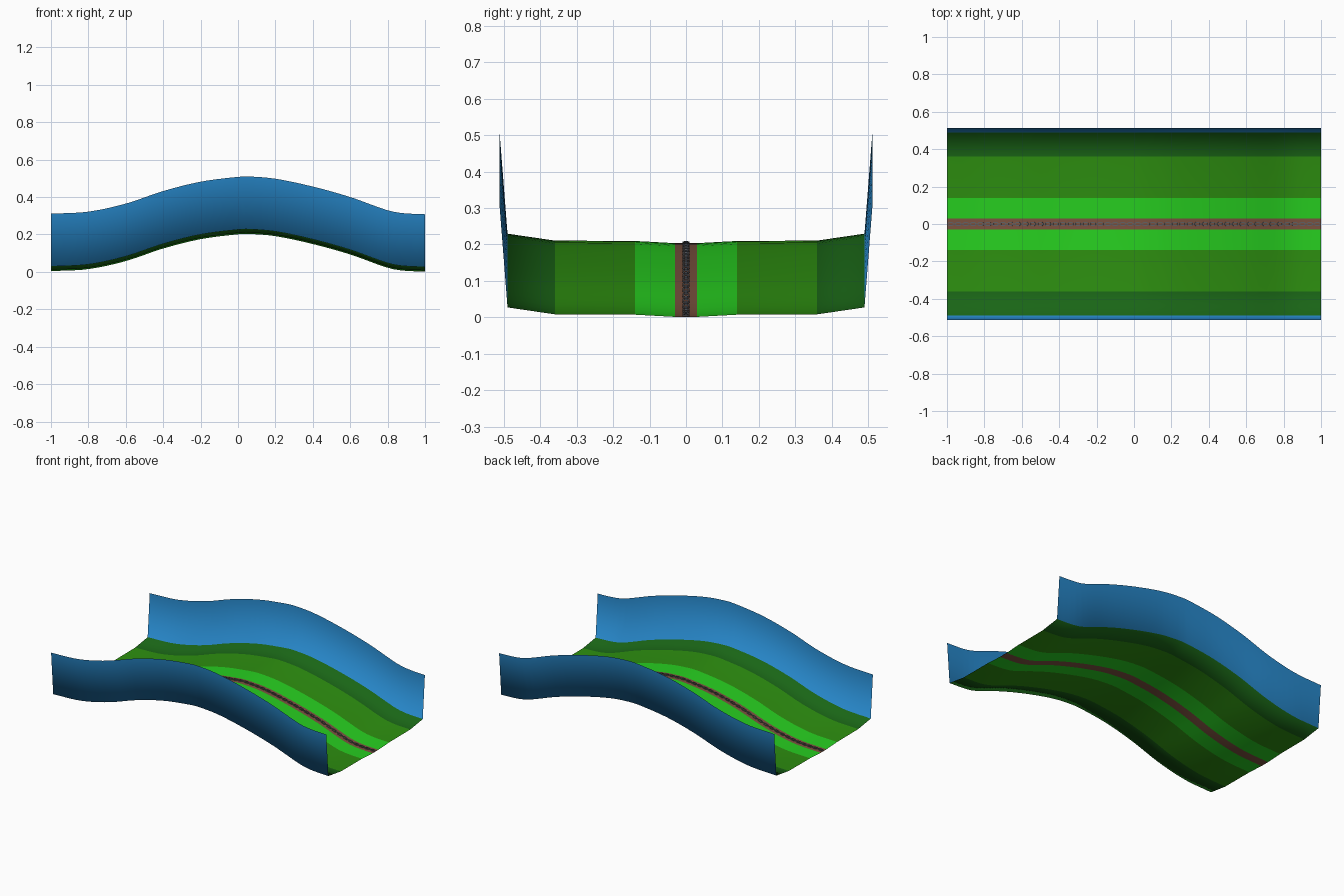
import bpy, bmesh, math
from mathutils import Matrix, Vector

if "Cube" in bpy.data.objects:
    bpy.data.objects.remove(bpy.data.objects["Cube"])

# Height of the hill along x
HILL = [(-1.0, 0.003), (-0.8, 0.014), (-0.6, 0.057), (-0.4, 0.124), (-0.2, 0.174),
        (0.0, 0.2), (0.06, 0.202), (0.2, 0.19), (0.4, 0.148), (0.6, 0.092),
        (0.8, 0.021), (0.88, 0.006), (1.0, 0.0)]


def slope(i):
    a, b = HILL[max(i - 1, 0)], HILL[min(i + 1, len(HILL) - 1)]
    return (b[1] - a[1]) / (b[0] - a[0])


def height(x):
    i = 0
    while i < len(HILL) - 2 and x > HILL[i + 1][0]:
        i += 1
    (x0, z0), (x1, z1) = HILL[i], HILL[i + 1]
    h = x1 - x0
    t = (x - x0) / h
    return ((2*t**3 - 3*t**2 + 1) * z0 + (t**3 - 2*t**2 + t) * h * slope(i)
            + (3*t**2 - 2*t**3) * z1 + (t**3 - t**2) * h * slope(i + 1))


def material(name, color):
    m = bpy.data.materials.new(name)
    m.diffuse_color = (*color, 1)
    m.use_nodes = True
    m.node_tree.nodes["Principled BSDF"].inputs["Base Color"].default_value = m.diffuse_color
    return m


def finish(name, bm, mats, smooth=True):
    me = bpy.data.meshes.new(name)
    bm.to_mesh(me)
    bm.free()
    for m in mats:
        me.materials.append(m)
    for p in me.polygons:
        p.use_smooth = smooth
    ob = bpy.data.objects.new(name, me)
    bpy.context.collection.objects.link(ob)
    return ob


brown = material("path_brown", (0.20, 0.085, 0.05))
bright = material("bright_green", (0.02, 0.62, 0.014))
middle = material("mid_green", (0.026, 0.27, 0.005))
dark = material("dark_green", (0.01, 0.13, 0.008))
blue = material("wall_blue", (0.02, 0.24, 0.58))
metal = material("chain_grey", (0.12, 0.12, 0.13))

# Swept lane: half cross-section (y, z, material of the strip outward of it)
HALF = [(0.03, 0.001, 1), (0.14, 0.007, 2), (0.36, 0.008, 3),
        (0.49, 0.027, 4), (0.512, 0.308, 4)]
section = [(-y, z) for y, z, _ in reversed(HALF)] + [(y, z) for y, z, _ in HALF]
strips = [m for _, _, m in reversed(HALF[:-1])] + [0] + [m for _, _, m in HALF[:-1]]

bm = bmesh.new()
N = 48
rows = []
for k in range(N + 1):
    x = -1 + 2 * k / N
    rows.append([bm.verts.new((x, y, z + height(x))) for y, z in section])
for a, b in zip(rows, rows[1:]):
    for j, m in enumerate(strips):
        bm.faces.new((a[j], b[j], b[j + 1], a[j + 1])).material_index = m
finish("hill_lane", bm, [brown, bright, middle, dark, blue])


# Lift chain: flat oval links joined by short bars, following the hill
def add_link(bm, frame, length, width, thick):
    rings = []
    r = width / 2
    for k in range(12):
        a = 2 * math.pi * (k + 0.5) / 12
        c, s = math.cos(a), math.sin(a)
        off = math.copysign(length / 2 - r, c)
        ring = []
        for radius, z in ((r, 0), (r, thick), (r - 0.004, thick), (r - 0.004, 0)):
            ring.append(bm.verts.new(frame @ Vector((off + radius * c, radius * s, z))))
        rings.append(ring)
    for k in range(12):
        a, b = rings[k], rings[(k + 1) % 12]
        for j in range(4):
            bm.faces.new((a[j], b[j], b[(j + 1) % 4], a[(j + 1) % 4]))


bm = bmesh.new()
LINKS = 50
step = 2 / LINKS
for k in range(LINKS):
    x = -1 + step * (k + 0.5)
    for dx, bar in ((0, False), (step / 2, True)):
        px = x + dx
        if px > 0.985 and bar:
            continue
        ang = math.atan2(height(px + 0.01) - height(px - 0.01), 0.02)
        frame = Matrix.Translation((px, 0, height(px) + 0.002)) @ Matrix.Rotation(-ang, 4, 'Y')
        if bar:
            bmesh.ops.create_cube(bm, size=1, matrix=frame @ Matrix.Translation((0, 0, 0.003))
                                  @ Matrix.Diagonal((0.022, 0.005, 0.004, 1)))
        else:
            add_link(bm, frame, 0.034, 0.02, 0.004)
bmesh.ops.recalc_face_normals(bm, faces=bm.faces)
finish("lift_chain", bm, [metal], smooth=False)
